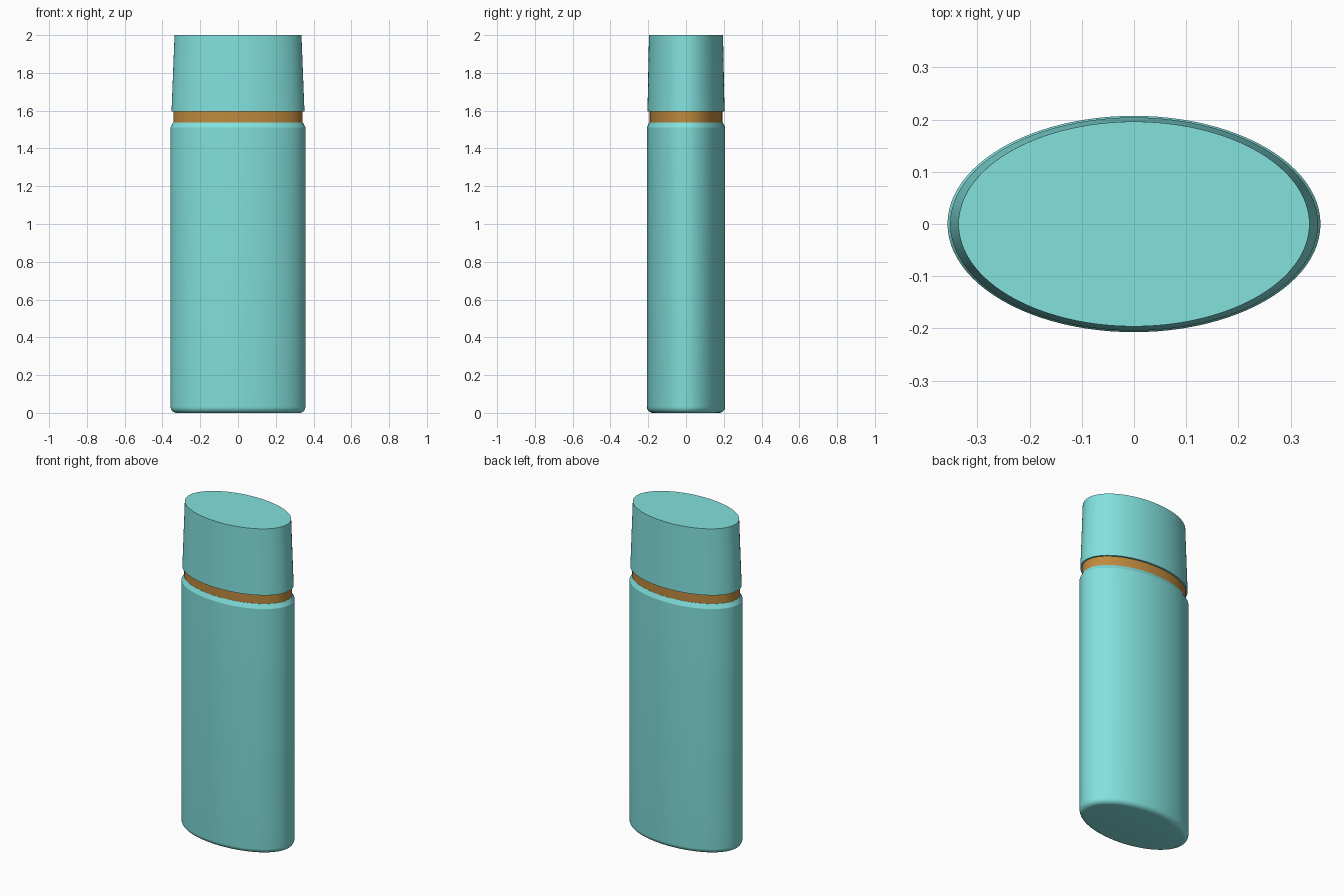
import bpy, bmesh, math

if "Cube" in bpy.data.objects:
    bpy.data.objects.remove(bpy.data.objects["Cube"])

SIDES = 96


def material(name, rgb):
    m = bpy.data.materials.new(name)
    m.diffuse_color = (*rgb, 1.0)
    m.use_nodes = True
    m.node_tree.nodes["Principled BSDF"].inputs["Base Color"].default_value = m.diffuse_color
    return m


def oval_solid(name, rings, mat):
    """Capped solid lofted through (rx, ry, z) oval rings."""
    bm = bmesh.new()
    loops = []
    for rx, ry, z in rings:
        loops.append([bm.verts.new((rx * math.cos(a), ry * math.sin(a), z))
                      for a in (2 * math.pi * i / SIDES for i in range(SIDES))])
    for lo, hi in zip(loops, loops[1:]):
        for i in range(SIDES):
            j = (i + 1) % SIDES
            bm.faces.new((lo[i], lo[j], hi[j], hi[i]))
    bm.faces.new(loops[0][::-1])
    bm.faces.new(loops[-1])
    mesh = bpy.data.meshes.new(name)
    bm.to_mesh(mesh)
    bm.free()
    mesh.materials.append(mat)
    ob = bpy.data.objects.new(name, mesh)
    bpy.context.collection.objects.link(ob)
    bpy.ops.object.select_all(action='DESELECT')
    ob.select_set(True)
    bpy.context.view_layer.objects.active = ob
    bpy.ops.object.shade_smooth_by_angle(angle=math.radians(25))
    return ob


teal = material("teal", (0.223, 0.753, 0.73))
bronze = material("bronze", (0.527, 0.254, 0.048))

# Body: rounded bottom edge, straight wall, sloped shoulder
RX, RY, R = 0.357, 0.207, 0.032
body = []
for k in range(9):
    t = math.pi / 2 * k / 8
    inset = R * (1 - math.sin(t))
    body.append((RX - inset, RY - inset, R * (1 - math.cos(t))))
body += [(RX, RY, 1.512), (0.343, 0.194, 1.538)]
oval_solid("bottle_body", body, teal)

# Neck band between body and cap
oval_solid("neck_band", [(0.342, 0.193, 1.53), (0.342, 0.193, 1.60)], bronze)

# Tapered cap with a flat top
oval_solid("cap", [(0.352, 0.204, 1.595), (0.336, 0.196, 2.0)], teal)
